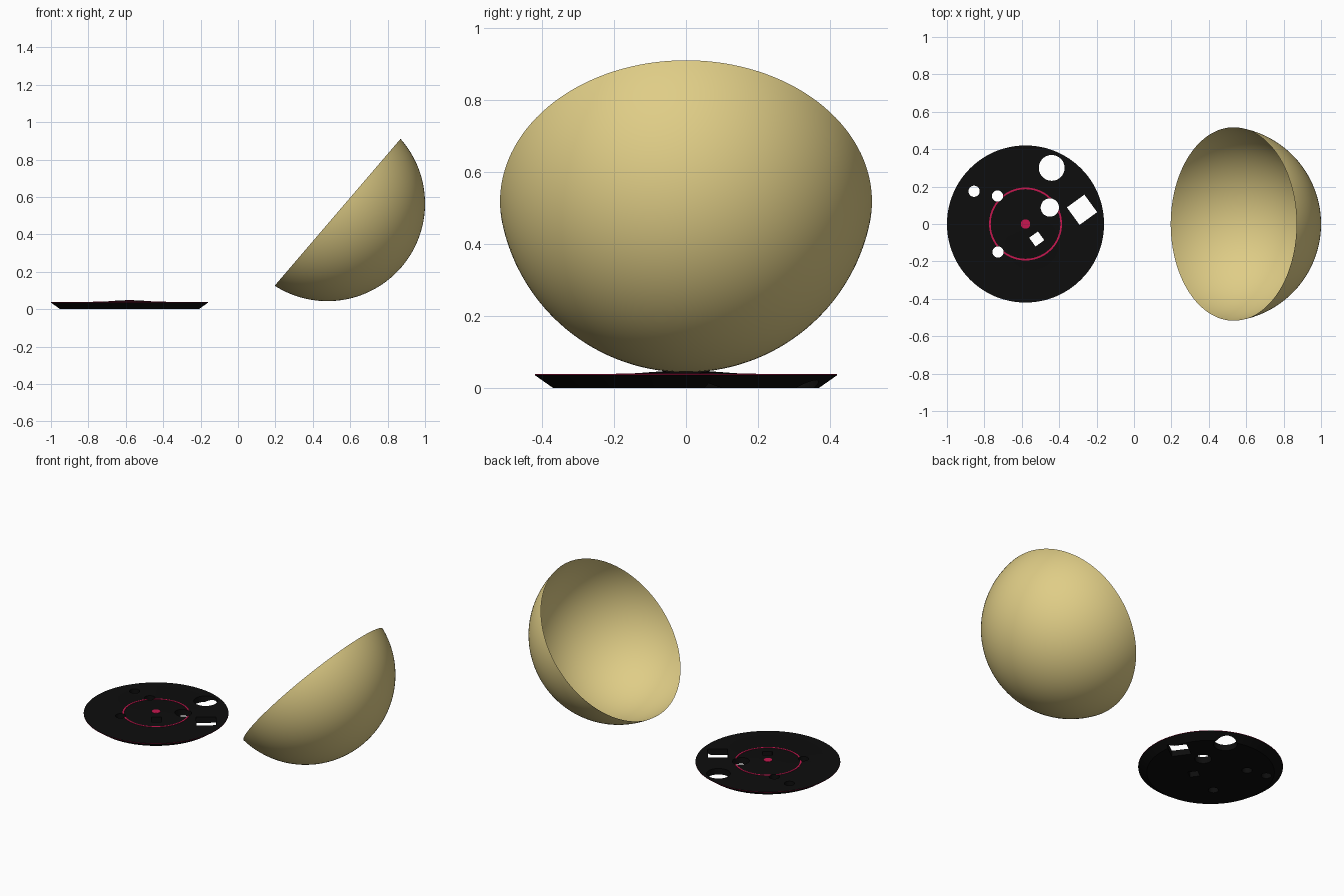
import bpy, bmesh, math
from mathutils import Matrix, Vector

cube = bpy.data.objects.get("Cube")
if cube:
    bpy.data.objects.remove(cube, do_unlink=True)


def material(name, color):
    m = bpy.data.materials.new(name)
    m.use_nodes = True
    m.diffuse_color = (*color, 1)
    bsdf = next(n for n in m.node_tree.nodes if n.type == 'BSDF_PRINCIPLED')
    bsdf.inputs["Base Color"].default_value = (*color, 1)
    return m


sand = material("sand", (0.74, 0.61, 0.24))
black = material("black", (0.004, 0.004, 0.004))
crimson = material("crimson", (0.58, 0.008, 0.08))


def add_object(name, bm, mats, location):
    mesh = bpy.data.meshes.new(name)
    bm.to_mesh(mesh)
    bm.free()
    for m in mats:
        mesh.materials.append(m)
    obj = bpy.data.objects.new(name, mesh)
    obj.location = location
    bpy.context.collection.objects.link(obj)
    return obj


def lathe(name, profile, mats, location, steps=96):
    """Revolve (radius, height) points around the z axis."""
    bm = bmesh.new()
    verts = [bm.verts.new((r, 0, z)) for r, z in profile]
    edges = [bm.edges.new(pair) for pair in zip(verts, verts[1:])]
    bmesh.ops.spin(bm, geom=verts + edges, cent=(0, 0, 0), axis=(0, 0, 1),
                   angle=math.tau, steps=steps)
    bmesh.ops.remove_doubles(bm, verts=bm.verts, dist=1e-5)
    bmesh.ops.recalc_face_normals(bm, faces=bm.faces)
    return add_object(name, bm, mats, location)


def activate(obj):
    bpy.ops.object.select_all(action='DESELECT')
    obj.select_set(True)
    bpy.context.view_layer.objects.active = obj


def smooth(obj, degrees=30):
    activate(obj)
    bpy.ops.object.shade_smooth_by_angle(angle=math.radians(degrees))


# Disc with sloped side and low central dome
centre = Vector((-0.58, 0, 0))
R = 0.42
disc = lathe("disc", [(0, 0), (0.37, 0), (R, 0.035), (R, 0.038), (0.18, 0.038),
                      (0.12, 0.042), (0.06, 0.0465), (0, 0.048)],
             [black, crimson], centre)
# Crimson line round the outer edge
for f in disc.data.polygons:
    if abs(f.normal.z) < 0.1 and f.center.xy.length > 0.4:
        f.material_index = 1

# Crimson ring and centre dot
lo, hi = 0.186, 0.195
ring = lathe("disc_ring", [(lo, 0.037), (hi, 0.037), (hi, 0.04), (lo, 0.04), (lo, 0.037)],
             [crimson], centre)
lathe("centre_dot", [(0, 0.045), (0.025, 0.045), (0.025, 0.049), (0, 0.049)],
      [crimson], centre, 48)

# Through holes: x, y, radius
round_holes = [(-0.44, 0.3, 0.069), (-0.45, 0.088, 0.049), (-0.73, 0.15, 0.03),
               (-0.855, 0.175, 0.03), (-0.727, -0.15, 0.03)]
# Through holes: x, y, side
square_holes = [(-0.278, 0.076, 0.116), (-0.52, -0.08, 0.058)]
bm = bmesh.new()
for x, y, r in round_holes:
    bmesh.ops.create_cone(bm, cap_ends=True, segments=48, radius1=r, radius2=r, depth=0.3,
                          matrix=Matrix.Translation((x, y, 0)))
for x, y, side in square_holes:
    bmesh.ops.create_cube(bm, size=1, matrix=Matrix.Translation((x, y, 0))
                          @ Matrix.Rotation(math.radians(36), 4, 'Z')
                          @ Matrix.Diagonal((side, side, 0.3, 1)))
cutter = add_object("hole_cutter", bm, [black], (0, 0, 0))
cutter.hide_render = True
for obj in (disc, ring):
    activate(obj)
    mod = obj.modifiers.new("holes", 'BOOLEAN')
    mod.operation, mod.solver, mod.object = 'DIFFERENCE', 'EXACT', cutter
    bpy.ops.object.modifier_apply(modifier=mod.name)
bpy.data.objects.remove(cutter, do_unlink=True)
smooth(disc, 20)

# Open tilted bowl: a thin spherical cap slightly shallower than a hemisphere
radius, drop = 0.522, 0.072
start = math.asin(drop / radius)
rings = 32
arc = []
for i in range(rings + 1):
    a = start + (math.pi / 2 - start) * i / rings
    arc.append((radius * math.cos(a) if i < rings else 0, -radius * math.sin(a)))
bowl = lathe("bowl", arc, [sand], (0.478, 0, 0.565), 128)
bowl.rotation_euler.y = math.radians(-49.4)
smooth(bowl)
